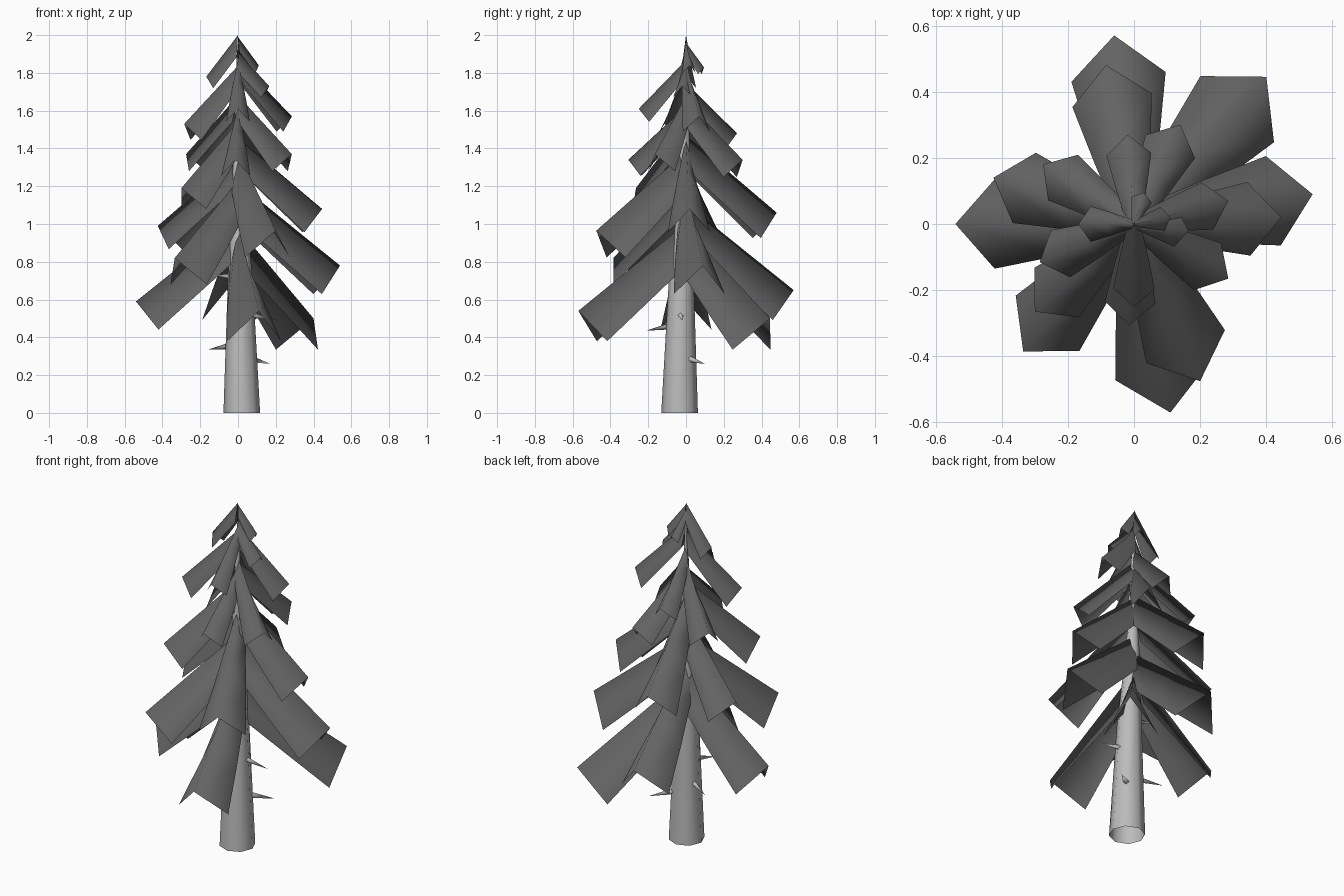
import bpy, bmesh, math
from mathutils import Vector

if "Cube" in bpy.data.objects:
    bpy.data.objects.remove(bpy.data.objects["Cube"])


def grey(name, v):
    m = bpy.data.materials.new(name)
    m.diffuse_color = (v, v, v, 1)
    m.use_nodes = True
    m.node_tree.nodes["Principled BSDF"].inputs["Base Color"].default_value = m.diffuse_color
    return m


foliage, bark = grey("foliage", 0.125), grey("bark", 0.5)


def make_object(name, bm, mat):
    bmesh.ops.recalc_face_normals(bm, faces=bm.faces)
    for f in bm.faces:
        f.smooth = True
    mesh = bpy.data.meshes.new(name)
    bm.to_mesh(mesh)
    bm.free()
    mesh.materials.append(mat)
    ob = bpy.data.objects.new(name, mesh)
    bpy.context.collection.objects.link(ob)
    return ob


def tube(name, rings, sides):
    """Open tapering tube through (centre, radius) rings stacked along z."""
    bm = bmesh.new()
    loops = []
    for c, r in rings:
        loops.append([bm.verts.new((c[0] + r * math.cos(2 * math.pi * i / sides),
                                    c[1] + r * math.sin(2 * math.pi * i / sides), c[2]))
                      for i in range(sides)])
    for a, b in zip(loops, loops[1:]):
        for i in range(sides):
            j = (i + 1) % sides
            bm.faces.new((a[i], a[j], b[j], b[i]))
    return make_object(name, bm, bark)


def bough(name, x, y, z, top=None, width=0.25):
    """Folded roof-like bough: ridge from the trunk to its tip, flanks hanging down."""
    r = math.hypot(x, y)
    out = Vector((x / r, y / r, 0))
    side = Vector((-out.y, out.x, 0))
    slope = 0.8 + 0.35 * max(0, z - 0.9) ** 1.2
    z0 = top if top else z + slope * r
    drop = 0.7 if top else 0.42
    rows = []
    bm = bmesh.new()
    for t in (0.0, 0.5, 1.0):
        ridge = out * r * t + Vector((0, 0, z0 + (z - z0) * t))
        half = r * (0.09 + (width - 0.09) * t ** 0.9)
        # flanks sit inward and below the ridge at the tip
        flank = out * r * (0.05 + 0.73 * t)
        low = (z0 - drop * r) * (1 - t) + (z - (drop * 0.3 + 0.15) * r) * t
        left = flank + side * half
        right = flank - side * half
        left.z = right.z = low
        rows.append([bm.verts.new(p) for p in (left, ridge, right)])
    for a, b in zip(rows, rows[1:]):
        for i in range(2):
            bm.faces.new((a[i], a[i + 1], b[i + 1], b[i]))
    return make_object(name, bm, foliage)


def stub(name, base, tip):
    """Broken dead twig: a thin four-sided spike."""
    base, tip = Vector(base), Vector(tip)
    d = tip - base
    bm = bmesh.new()
    bmesh.ops.create_cone(bm, segments=4, radius1=0.018, radius2=0,
                          depth=d.length, cap_ends=False)
    bmesh.ops.rotate(bm, verts=bm.verts, matrix=d.to_track_quat('Z', 'Y').to_matrix())
    bmesh.ops.translate(bm, verts=bm.verts, vec=(base + tip) / 2)
    return make_object(name, bm, bark)


# trunk, leaning slightly back to the centre line
tube("trunk", [((0.02, -0.034, 0), 0.097), ((0.012, -0.025, 0.7), 0.066),
               ((0.005, -0.01, 1.05), 0.042), ((0, 0, 1.88), 0.005)], 8)

# bough tips, tier by tier
tiers = {
    "lower": [(-0.54, 0.0, 0.59), (-0.06, 0.57, 0.65), (0.40, 0.445, 0.50),
              (0.54, 0.09, 0.78), (0.11, -0.57, 0.54), (-0.335, -0.385, 0.82)],
    "middle": [(0.445, 0.02, 1.08), (0.20, -0.475, 0.965), (-0.425, 0.14, 0.99),
               (-0.085, 0.48, 1.06), (-0.30, -0.265, 1.19)],
    "upper": [(0.14, 0.30, 1.34), (0.285, -0.165, 1.37), (-0.015, -0.305, 1.34),
              (-0.275, 0.18, 1.37), (-0.02, 0.27, 1.48), (0.285, 0.07, 1.57),
              (0.0, -0.25, 1.61), (-0.285, -0.115, 1.53)],
}
for tier, tips in tiers.items():
    for i, tip in enumerate(tips):
        bough(f"{tier}_bough_{i + 1}", *tip)

# crown
for i, (x, y, z, top) in enumerate([(-0.168, 0.0, 1.78, 2.0), (0.165, -0.02, 1.73, 1.91),
                                    (0.03, 0.095, 1.83, 1.96), (0.11, 0.02, 1.84, 1.99)]):
    bough(f"crown_bough_{i + 1}", x, y, z, top, 0.32)

# dead twigs on the bare trunk
twigs = [((-0.04, -0.01, 0.355), (-0.16, 0.05, 0.335)),
         ((0.07, 0.02, 0.285), (0.17, 0.10, 0.26)),
         ((0.0, -0.08, 0.46), (-0.05, -0.21, 0.435)),
         ((0.06, -0.03, 0.52), (0.21, -0.02, 0.49)),
         ((-0.03, -0.02, 0.72), (-0.13, 0.0, 0.73))]
for i, (a, b) in enumerate(twigs):
    stub(f"twig_{i + 1}", a, b)
